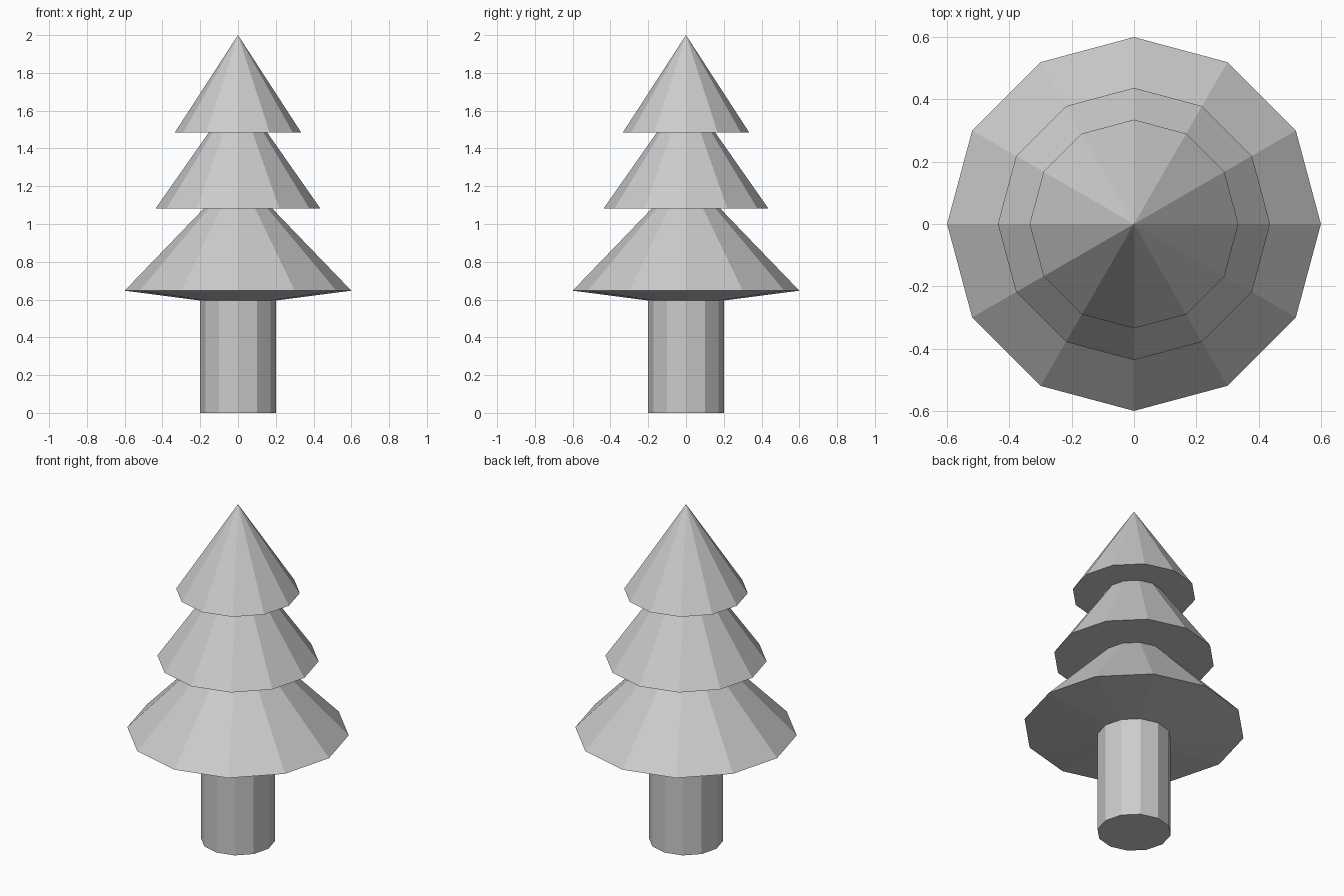
import bpy, bmesh
from math import cos, sin, pi

if "Cube" in bpy.data.objects:
    bpy.data.objects.remove(bpy.data.objects["Cube"])

SIDES = 12

def lathe(name, profile):
    """Revolve (radius, z) points into a closed, flat-shaded 12-sided solid."""
    bm = bmesh.new()
    rings = []
    for r, z in profile:
        if r == 0:
            rings.append([bm.verts.new((0, 0, z))] * SIDES)
        else:
            rings.append([bm.verts.new((r * cos(2 * pi * i / SIDES),
                                        r * sin(2 * pi * i / SIDES), z))
                          for i in range(SIDES)])
    bm.faces.new(rings[0][::-1])
    for low, high in zip(rings, rings[1:]):
        for i in range(SIDES):
            j = (i + 1) % SIDES
            quad = [low[i], low[j], high[j], high[i]]
            bm.faces.new(list(dict.fromkeys(quad)))
    bmesh.ops.recalc_face_normals(bm, faces=bm.faces)
    mesh = bpy.data.meshes.new(name)
    bm.to_mesh(mesh)
    bm.free()
    obj = bpy.data.objects.new(name, mesh)
    bpy.context.collection.objects.link(obj)
    return obj

# One continuous skin: trunk, then three stepped tiers of foliage up to the tip
lathe("pine_tree", [
    (0.2, 0), (0.2, 0.595),           # trunk
    (0.6, 0.647), (0.182, 1.081),     # lower tier
    (0.437, 1.081), (0.155, 1.484),   # middle tier
    (0.335, 1.484), (0, 2.0),         # top tier
])
